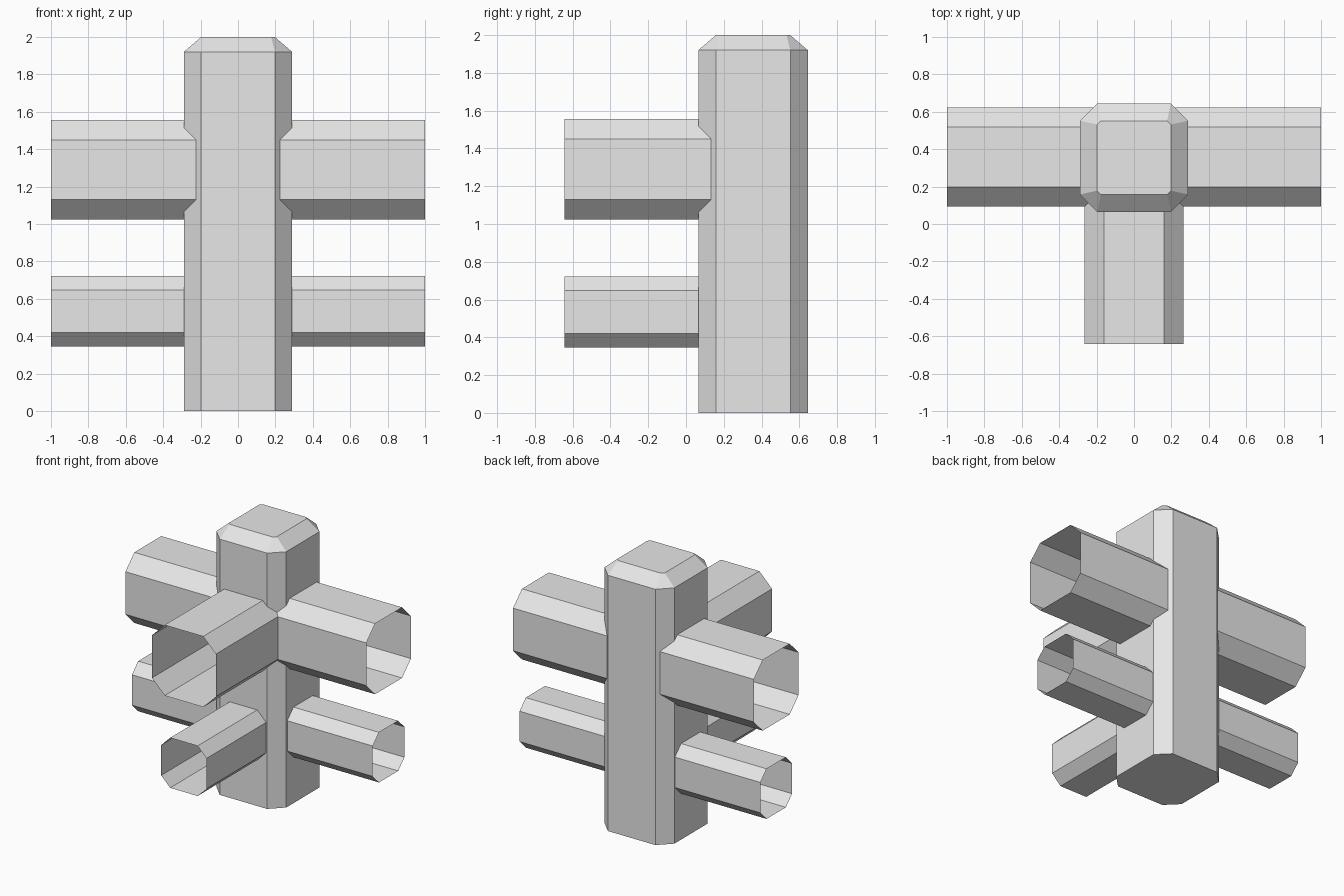
import bpy, bmesh
from mathutils import Vector

cube = bpy.data.objects.get("Cube")
if cube:
    bpy.data.objects.remove(cube, do_unlink=True)

grey = bpy.data.materials.new("plain_grey")
grey.use_nodes = True
GREY = (0.8, 0.8, 0.8, 1)
grey.diffuse_color = GREY
grey.node_tree.nodes["Principled BSDF"].inputs["Base Color"].default_value = GREY

POST_Y = 0.355


def octagon(half, flat):
    """Square of half-width `half` with corners cut back to `flat`."""
    h, f = half, flat
    return [(h, -f), (h, f), (f, h), (-f, h), (-h, f), (-h, -f), (-f, -h), (f, -h)]


def loft(name, rings, cap_start=False, cap_end=False):
    """Join rings of points into walls, with optional end caps."""
    bm = bmesh.new()
    loops = [[bm.verts.new(p) for p in ring] for ring in rings]
    for a, b in zip(loops, loops[1:]):
        n = len(a)
        for i in range(n):
            j = (i + 1) % n
            bm.faces.new((a[i], a[j], b[j], b[i]))
    if cap_start:
        bm.faces.new(loops[0][::-1])
    if cap_end:
        bm.faces.new(loops[-1])
    mesh = bpy.data.meshes.new(name)
    bm.to_mesh(mesh)
    bm.free()
    mesh.materials.append(grey)
    obj = bpy.data.objects.new(name, mesh)
    bpy.context.collection.objects.link(obj)
    return obj


# Upright post with chamfered corners and a bevelled top
sections = [(0, 0.29, 0.197), (1.92, 0.29, 0.197), (2, 0.197, 0.177)]
post = loft("post",
            [[(x, POST_Y + y, z) for x, y in octagon(h, f)] for z, h, f in sections],
            cap_start=True, cap_end=True)
bpy.ops.object.select_all(action="DESELECT")
post.select_set(True)
bpy.context.view_layer.objects.active = post
bpy.ops.object.shade_smooth_by_angle()

# Open-ended hollow arms: two tiers, each pointing left, right and front
tiers = {"upper": (1.29, 0.265, 0.16, 0.2), "lower": (0.533, 0.188, 0.114, 0.28)}
directions = {"left": ((1, 0, 0), 1.0), "right": ((-1, 0, 0), 1.0), "front": ((0, -1, 0), 1.0)}
for tier, (z, half, flat, inner) in tiers.items():
    for side, (axis, outer) in directions.items():
        axis = Vector(axis)
        across = Vector((0, 0, 1)).cross(axis)
        centre = Vector((0, POST_Y + 0.003, z))
        rings = [[centre + axis * d + across * u + Vector((0, 0, v))
                  for u, v in octagon(half, flat)] for d in (inner, outer)]
        loft(f"{tier}_{side}_arm", rings)
